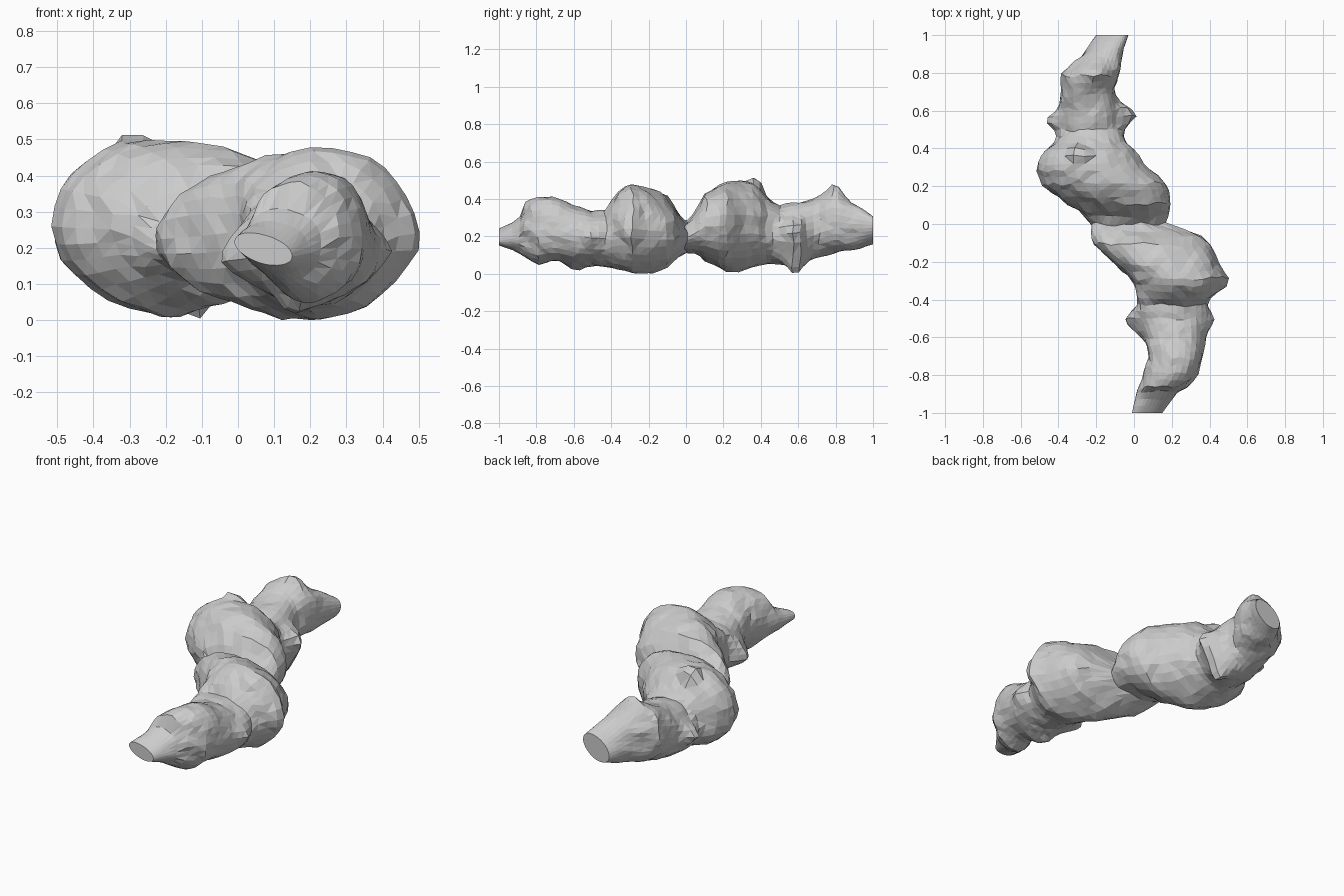
import bpy, bmesh, math
from mathutils import Vector, noise

if "Cube" in bpy.data.objects:
    bpy.data.objects.remove(bpy.data.objects["Cube"])

# Stations along the body: y, left x, right x, bottom z, top z
STATIONS = [
    (-1.00, -.01, .15, .155, .245), (-.90, .015, .22, .12, .29), (-.86, .03, .28, .09, .385),
    (-.80, .05, .34, .055, .415), (-.70, .08, .365, .075, .415), (-.60, .05, .385, .05, .365),
    (-.50, .01, .39, .05, .34), (-.42, .03, .385, .04, .345), (-.38, .02, .42, .035, .43),
    (-.30, -.01, .495, .01, .485), (-.20, -.11, .44, .005, .465), (-.10, -.22, .40, .035, .42),
    (-.05, -.23, .33, .085, .34), (.00, -.23, .17, .12, .28), (.05, -.265, .18, .11, .33),
    (.10, -.34, .19, .08, .43), (.20, -.48, .18, .03, .49), (.30, -.52, .07, .025, .505),
    (.38, -.49, .02, .05, .48), (.44, -.41, -.05, .06, .41), (.50, -.40, -.06, .06, .37),
    (.60, -.40, -.07, .06, .385), (.70, -.385, -.11, .09, .415), (.80, -.39, -.07, .115, .46),
    (.90, -.27, -.06, .13, .38), (1.00, -.20, -.03, .16, .31)]

# Knobs pushed out of (or dents into) the surface: position, direction, height, radius
KNOBS = [
    ((-.29, .37, .48), (0, 0, 1), .06, .05), ((-.40, .55, .22), (-1, 0, 0), .07, .05),
    ((-.07, .58, .22), (1, 0, .1), .08, .06), ((-.12, .59, .12), (.2, 0, -1), .11, .07),
    ((.02, -.52, .18), (-1, 0, 0), .06, .07), ((.39, -.50, .2), (1, 0, 0), .03, .05),
    ((.14, -.59, .06), (0, 0, -1), .04, .06), ((-.2, .8, .46), (0, 0, 1), .03, .06),
    ((.05, -.42, .3), (-.4, 0, .5), .04, .07), ((.49, -.29, .22), (1, 0, 0), .02, .06),
    ((-.2, .25, .03), (0, 0, -1), .02, .07), ((-.24, .34, .49), (0, 0, -1), .02, .03)]

RINGS, SIDES = 57, 30


def section(y):
    """Interpolate the body limits at y."""
    for a, b in zip(STATIONS, STATIONS[1:]):
        if y <= b[0] + 1e-6:
            t = (y - a[0]) / (b[0] - a[0])
            return [p + (q - p) * t for p, q in zip(a[1:], b[1:])]
    return STATIONS[-1][1:]


def spow(v, e):
    return math.copysign(abs(v) ** e, v)


bm = bmesh.new()
rings = []
for i in range(RINGS):
    y = -1 + 2 * i / (RINGS - 1)
    xl, xr, zb, zt = section(y)
    cx, cz, rx, rz = (xl + xr) / 2, (zb + zt) / 2, (xr - xl) / 2, (zt - zb) / 2
    # the thin ends are tilted ovals
    tilt = (.35 if y > 0 else -.25) * max(0, 1 - (1 - abs(y)) * 6)
    rzt = math.sqrt(rz * rz - (tilt * rx) ** 2)
    ring = []
    for j in range(SIDES):
        a = 2 * math.pi * j / SIDES
        d = Vector((math.cos(a), 0, math.sin(a)))
        # full on top, tapering underneath; the inner shoulders are boxier
        e = .97 + .09 * max(0, -d.z) ** .5
        inner = d.x * y > 0
        if d.z > 0:
            e -= .12 if (inner and abs(y) < .25) else .03
        ex = rx * spow(d.x, e)
        p = Vector((cx + ex, y, cz + rzt * spow(d.z, e) + tilt * ex))
        # lumpy surface, calm at the cut ends
        fade = min(1, (1 - abs(y)) * 8)
        q = p + d * (noise.noise(p * 9) * .008 + noise.noise(p * 21) * .008) * fade
        for c, k, h, r in KNOBS:
            q += Vector(k).normalized() * h * math.exp(-((p - Vector(c)).length / r) ** 2)
        # rings wander a little along the body
        q.y = y + noise.noise(p * 14 + Vector((5, 3, 1))) * .02 * fade
        q.z = max(q.z, 0)
        ring.append(bm.verts.new(q))
    rings.append(ring)

# Skin between rings and flat cut ends
for a, b in zip(rings, rings[1:]):
    for j in range(SIDES):
        k = (j + 1) % SIDES
        bm.faces.new((a[j], a[k], b[k], b[j]))
bm.faces.new(rings[0])
bm.faces.new(rings[-1][::-1])
bmesh.ops.triangulate(bm, faces=[f for f in bm.faces if len(f.verts) == 4])
bmesh.ops.recalc_face_normals(bm, faces=bm.faces)

mesh = bpy.data.meshes.new("lumpy_body")
bm.to_mesh(mesh)
bm.free()
# Stand exactly on the ground
low = min(v.co.z for v in mesh.vertices)
for v in mesh.vertices:
    v.co.z -= low
body = bpy.data.objects.new("lumpy_body", mesh)
bpy.context.collection.objects.link(body)
